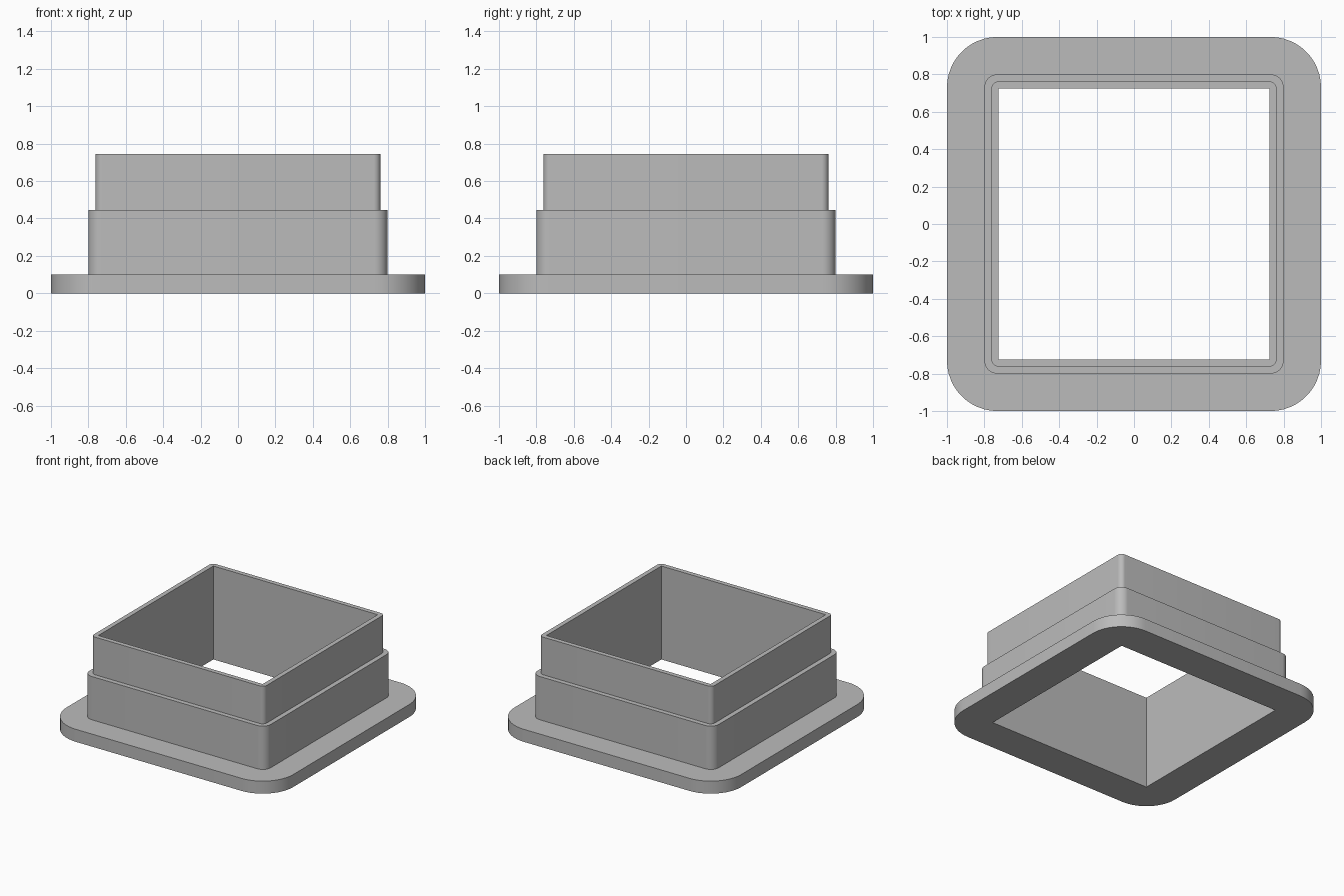
import bpy, bmesh, math

cube = bpy.data.objects.get("Cube")
if cube:
    bpy.data.objects.remove(cube, do_unlink=True)

grey = bpy.data.materials.new("plain grey")
grey.use_nodes = True
colour = (0.5, 0.5, 0.5, 1)
grey.diffuse_color = colour
grey.node_tree.nodes["Principled BSDF"].inputs["Base Color"].default_value = colour

STEPS = 12  # segments per rounded corner


def rounded_square(bm, half, radius, z):
    """Ring of vertices round a square with rounded corners."""
    ring = []
    for corner in range(4):
        middle = math.radians(45 + 90 * corner)
        cx = math.copysign(half - radius, math.cos(middle))
        cy = math.copysign(half - radius, math.sin(middle))
        for i in range(STEPS + 1):
            a = math.pi / 2 * (corner + i / STEPS)
            ring.append(bm.verts.new((cx + radius * math.cos(a), cy + radius * math.sin(a), z)))
    return ring


# Stepped section: half width, corner radius, height
HOLE = 0.725
section = [
    (HOLE, 0, 0),
    (1.0, 0.27, 0), (1.0, 0.27, 0.1),            # flange
    (0.8, 0.07, 0.1), (0.8, 0.07, 0.445),        # lower collar
    (0.762, 0.037, 0.445), (0.762, 0.037, 0.745),  # upper collar
    (HOLE, 0, 0.745),
]

# Join neighbouring rings, closing the section through the square hole
bm = bmesh.new()
rings = [rounded_square(bm, *step) for step in section]
for lower, upper in zip(rings, rings[1:] + rings[:1]):
    for i in range(len(lower)):
        j = (i + 1) % len(lower)
        bm.faces.new((lower[i], lower[j], upper[j], upper[i]))
bmesh.ops.remove_doubles(bm, verts=bm.verts[:], dist=0.0001)
bmesh.ops.recalc_face_normals(bm, faces=bm.faces[:])

mesh = bpy.data.meshes.new("flanged_square_sleeve")
bm.to_mesh(mesh)
bm.free()
mesh.materials.append(grey)
sleeve = bpy.data.objects.new("flanged_square_sleeve", mesh)
bpy.context.collection.objects.link(sleeve)

# Smooth corners, crisp steps
bpy.ops.object.select_all(action="DESELECT")
sleeve.select_set(True)
bpy.context.view_layer.objects.active = sleeve
bpy.ops.object.shade_smooth_by_angle(angle=math.radians(30))
